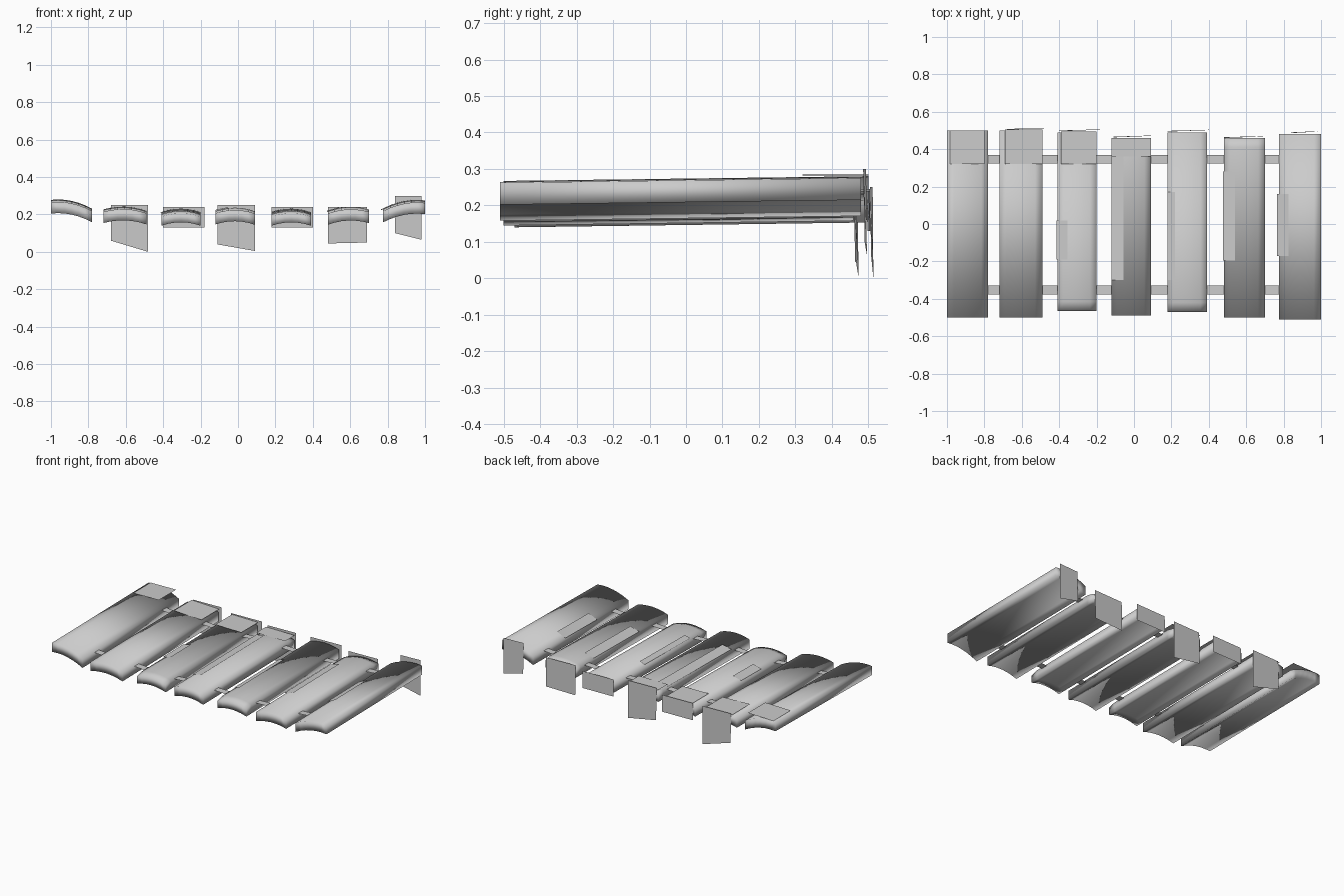
import bpy

cube = bpy.data.objects.get("Cube")
if cube:
    bpy.data.objects.remove(cube)

grey = bpy.data.materials.new("light_grey")
grey.use_nodes = True
grey.diffuse_color = (0.6, 0.6, 0.6, 1)
grey.node_tree.nodes["Principled BSDF"].inputs["Base Color"].default_value = (0.6, 0.6, 0.6, 1)

SEGMENTS = 6
THICK = 0.06
BULGE = 0.018
RISE = 0.013


def make(name, verts, faces, smooth=False):
    mesh = bpy.data.meshes.new(name)
    mesh.from_pydata(verts, [], faces)
    mesh.materials.append(grey)
    mesh.polygons.foreach_set("use_smooth", [smooth] * len(faces))
    obj = bpy.data.objects.new(name, mesh)
    bpy.context.collection.objects.link(obj)
    return obj


def height(plank, x, y):
    """Top surface of a plank: sloped across, arched, rising to the back."""
    x0, x1, y0, y1, z0, z1 = plank[:6]
    u = (x - x0) / (x1 - x0)
    return z0 + (z1 - z0) * u + BULGE * 4 * u * (1 - u) + RISE * (y - y0) / (y1 - y0)


def make_plank(name, plank):
    x0, x1, y0, y1 = plank[:4]
    # rows along the length; a rounded end gets an extra row
    rows = [(y0, 0.012 if "front" in plank[6] else 0)]
    if "front" in plank[6]:
        rows.append((y0 + 0.05, 0))
    if "back" in plank[6]:
        rows.append((y1 - 0.05, 0))
    rows.append((y1, 0.012 if "back" in plank[6] else 0))
    n, m = SEGMENTS + 1, len(rows)
    verts = []
    for drop in (0, THICK):
        for y, droop in rows:
            for i in range(n):
                x = x0 + (x1 - x0) * i / SEGMENTS
                z = height(plank, x, y) - drop - (0 if drop else droop)
                verts.append((x, y, z))
    low = n * m
    faces = []
    for j in range(m - 1):
        for i in range(SEGMENTS):
            a = j * n + i
            faces.append((a, a + 1, a + n + 1, a + n))
            faces.append((low + a, low + a + n, low + a + n + 1, low + a + 1))
        a, b = j * n, j * n + SEGMENTS
        faces.append((a, a + n, low + a + n, low + a))
        faces.append((b, low + b, low + b + n, b + n))
    for i in range(SEGMENTS):
        a, b = i, (m - 1) * n + i
        faces.append((a, low + a, low + a + 1, a + 1))
        faces.append((b, b + 1, low + b + 1, low + b))
    make(name, verts, faces, smooth=True)


# Planks: x range, y range, top height at left and right edge, rounded ends
planks = [
    (-1.00, -0.78, -0.50, 0.50, 0.265, 0.218, ""),
    (-0.72, -0.49, -0.50, 0.50, 0.214, 0.207, ""),
    (-0.41, -0.20, -0.465, 0.49, 0.200, 0.200, "front"),
    (-0.12, 0.09, -0.49, 0.46, 0.207, 0.205, "back"),
    (0.18, 0.39, -0.47, 0.49, 0.200, 0.200, "front"),
    (0.48, 0.70, -0.50, 0.46, 0.205, 0.214, "back"),
    (0.775, 1.00, -0.51, 0.48, 0.218, 0.262, ""),
]
for k, plank in enumerate(planks):
    make_plank(f"plank_{k + 1}", plank)

# Thin straps bridging each gap, front and back
for k in range(len(planks) - 1):
    left, right = planks[k], planks[k + 1]
    for side, yc in (("front", -0.353), ("back", 0.347)):
        xa, xb = left[1] - 0.015, right[0] + 0.015
        za, zb = height(left, xa, yc) - 0.014, height(right, xb, yc) - 0.014
        h = 0.023
        make(f"{side}_strap_{k + 1}",
             [(xa, yc - h, za), (xb, yc - h, zb), (xb, yc + h, zb), (xa, yc + h, za)],
             [(0, 1, 2, 3)])

# Hanging plates at the back: plank, x range, y, top, bottom left, bottom right
hanging = [
    (2, -0.68, -0.48, 0.508, 0.25, 0.06, 0.00),
    (3, -0.40, -0.18, 0.500, 0.24, 0.13, 0.13),
    (4, -0.11, 0.09, 0.467, 0.25, 0.04, 0.005),
    (5, 0.18, 0.40, 0.498, 0.24, 0.13, 0.13),
    (6, 0.48, 0.69, 0.464, 0.24, 0.045, 0.05),
    (7, 0.84, 0.98, 0.490, 0.30, 0.10, 0.065),
]
for k, xa, xb, y, top, za, zb in hanging:
    make(f"hanging_plate_{k}",
         [(xa, y - 0.004, top), (xb, y + 0.004, top), (xb, y + 0.006, zb), (xa, y, za)],
         [(0, 1, 2, 3)])

# Flat plates lying over the back ends: plank, x range, y range, height left and right
caps = [
    (1, -0.985, -0.80, 0.32, 0.50, 0.282, 0.285),
    (2, -0.69, -0.49, 0.32, 0.505, 0.245, 0.238),
    (3, -0.39, -0.20, 0.32, 0.495, 0.234, 0.232),
    (4, -0.12, 0.09, 0.36, 0.46, 0.238, 0.238),
]
for k, xa, xb, ya, yb, za, zb in caps:
    make(f"cap_plate_{k}",
         [(xa, ya, za), (xb, ya, zb), (xb, yb, zb), (xa, yb, za)], [(0, 1, 2, 3)])

# Repair patches along the left edges: plank, x range, y range
patches = [
    (3, -0.415, -0.355, -0.19, 0.02),
    (4, -0.12, -0.055, -0.30, 0.36),
    (5, 0.18, 0.218, -0.30, 0.17),
    (6, 0.475, 0.54, -0.195, 0.28),
    (7, 0.765, 0.825, -0.17, 0.16),
]
for k, xa, xb, ya, yb in patches:
    p = planks[k - 1]
    pts = [(x, y, height(p, x, y) + 0.006)
           for x, y in ((xa, ya), (xb, ya), (xb, yb), (xa, yb))]
    make(f"patch_{k}", pts, [(0, 1, 2, 3)])
